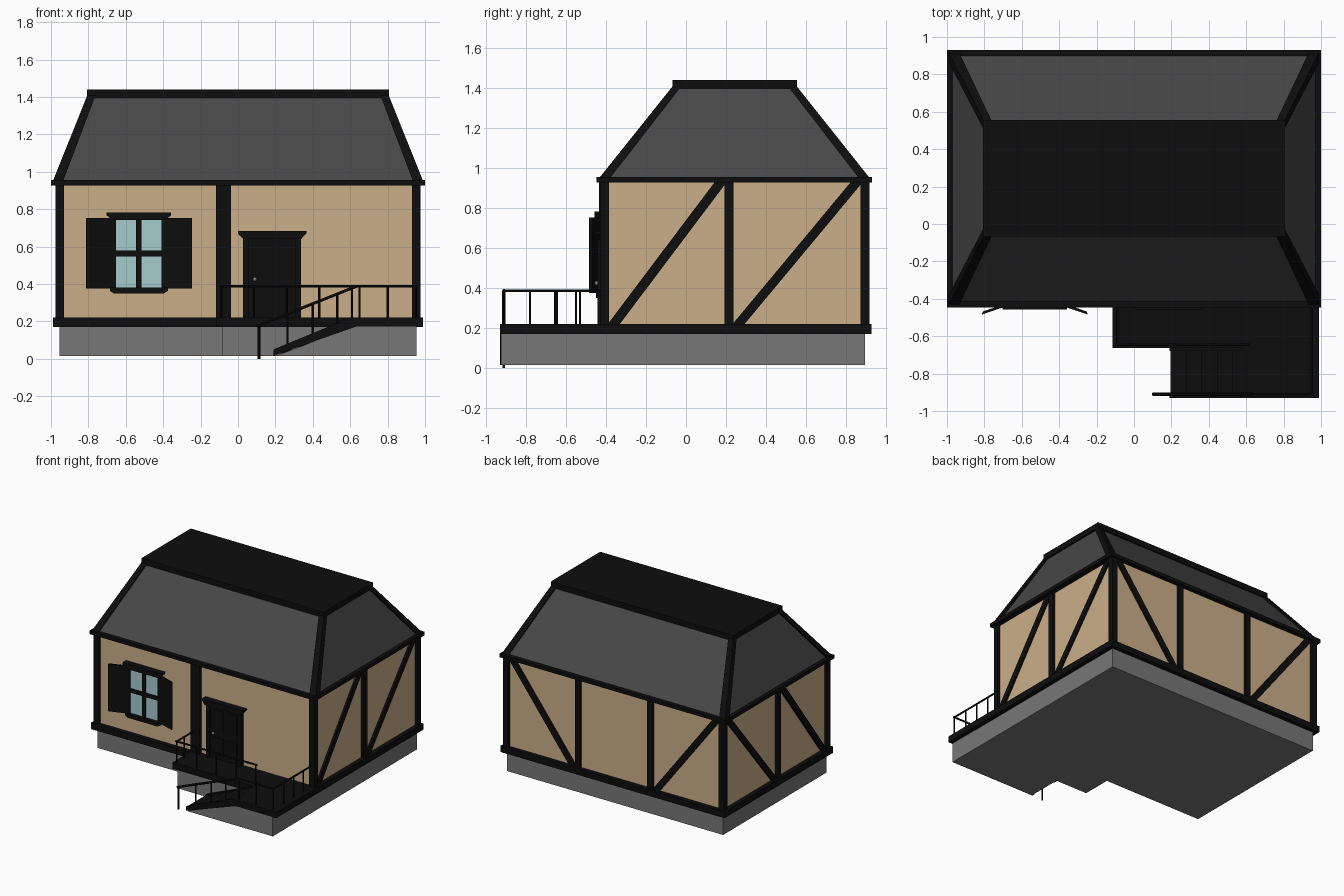
import bpy, bmesh, math
from mathutils import Vector

if "Cube" in bpy.data.objects:
    bpy.data.objects.remove(bpy.data.objects["Cube"])


def material(name, r, g, b):
    m = bpy.data.materials.new(name)
    m.diffuse_color = (r, g, b, 1)
    m.use_nodes = True
    m.node_tree.nodes["Principled BSDF"].inputs["Base Color"].default_value = m.diffuse_color
    return m


BLACK = material("black timber", 0.004, 0.004, 0.004)
TAN = material("tan plaster", 0.60, 0.43, 0.25)
STONE = material("grey stone", 0.185, 0.185, 0.185)
SLATE = material("slate roof", 0.064, 0.064, 0.064)
GLASS = material("pale blue glass", 0.39, 0.60, 0.62)
METAL = material("metal knob", 0.25, 0.27, 0.28)


def hull(name, pts, mat):
    """Convex solid around a few points."""
    bm = bmesh.new()
    for p in pts:
        bm.verts.new(p)
    bmesh.ops.convex_hull(bm, input=bm.verts[:])
    bmesh.ops.dissolve_limit(bm, angle_limit=0.01, verts=bm.verts[:], edges=bm.edges[:])
    bmesh.ops.recalc_face_normals(bm, faces=bm.faces[:])
    me = bpy.data.meshes.new(name)
    bm.to_mesh(me)
    bm.free()
    me.materials.append(mat)
    ob = bpy.data.objects.new(name, me)
    bpy.context.collection.objects.link(ob)
    return ob


def box(name, x0, x1, y0, y1, z0, z1, mat):
    return hull(name, [(x, y, z) for x in (x0, x1) for y in (y0, y1) for z in (z0, z1)], mat)


def prism_y(name, xz, y0, y1, mat):
    return hull(name, [(x, y, z) for x, z in xz for y in (y0, y1)], mat)


def prism_x(name, yz, x0, x1, mat):
    return hull(name, [(x, y, z) for y, z in yz for x in (x0, x1)], mat)


def rod(name, p, q, r=0.007, sides=6):
    p, q = Vector(p), Vector(q)
    rot = (q - p).to_track_quat('Z', 'Y')
    ring = [rot @ Vector((r * math.cos(a), r * math.sin(a), 0))
            for a in (2 * math.pi * i / sides for i in range(sides))]
    return hull(name, [e + v for e in (p, q) for v in ring], BLACK)


# House body
box("foundation", -0.955, 0.955, -0.41, 0.895, 0.015, 0.18, STONE)
box("sill_beam", -0.99, 0.99, -0.445, 0.927, 0.17, 0.22, BLACK)
box("plaster_walls", -0.955, 0.955, -0.41, 0.895, 0.22, 0.94, TAN)
box("eave_beam", -1.0, 1.0, -0.447, 0.93, 0.927, 0.955, BLACK)

# Upright posts
Z0, Z1 = 0.21, 0.935
for sx in (-1, 1):
    a, b = sorted((sx * 0.93, sx * 0.977))
    box("corner_post_front", a, b, -0.43, -0.385, Z0, Z1, BLACK)
    box("corner_post_back", a, b, 0.873, 0.918, Z0, Z1, BLACK)
    box("side_middle_post", a, b, 0.193, 0.238, Z0, Z1, BLACK)
    box("back_post", sx * 0.32 - 0.023, sx * 0.32 + 0.023, 0.88, 0.915, Z0, Z1, BLACK)
    # Diagonal braces on the side walls, rising to the back
    c, d = sorted((sx * 0.93, sx * 0.97))
    for y0, y1 in ((-0.395, 0.205), (0.228, 0.885)):
        w = 0.06
        prism_x("side_brace", [(y0, 0.215), (y0 + w, 0.215), (y1, 0.932), (y1 - w, 0.932)], c, d, BLACK)
    # Diagonal braces on the back wall, rising to the corners
    w = sx * 0.06
    x0, x1 = sx * 0.335, sx * 0.94
    prism_y("back_brace", [(x0, 0.215), (x0 + w, 0.215), (x1, 0.932), (x1 - w, 0.932)], 0.88, 0.91, BLACK)
box("front_middle_post", -0.117, -0.037, -0.435, -0.39, Z0, Z1, BLACK)

# Hipped roof with flat cap
rb = [(x, y, 0.95) for x in (-0.972, 0.972) for y in (-0.418, 0.902)]
rt = [(x, y, 1.405) for x in (-0.788, 0.788) for y in (-0.05, 0.535)]
hull("roof_slopes", rb + rt, SLATE)
box("roof_cap", -0.807, 0.807, -0.068, 0.555, 1.395, 1.44, BLACK)
for sx in (-1, 1):
    for yb, yt, s in ((-0.438, -0.066, 1), (0.922, 0.552, -1)):
        k = 0.055
        low = [(sx * (0.992 - i * k), yb + s * j * k, 0.945) for i in (0, 1) for j in (0, 1)]
        top = [(sx * (0.805 - i * k * .8), yt + s * j * k * .8, 1.41) for i in (0, 1) for j in (0, 1)]
        hull("hip_beam", low + top, BLACK)

# Window
box("window_glass", -0.655, -0.405, -0.424, -0.41, 0.375, 0.745, GLASS)
box("window_mullion", -0.545, -0.515, -0.434, -0.41, 0.365, 0.755, BLACK)
box("window_crossbar", -0.655, -0.405, -0.434, -0.41, 0.548, 0.578, BLACK)
for x in (-0.667, -0.408):
    box("window_jamb", x, x + 0.015, -0.436, -0.405, 0.365, 0.76, BLACK)
prism_y("window_header", [(-0.67, 0.742), (-0.39, 0.742), (-0.357, 0.767), (-0.357, 0.783),
                          (-0.703, 0.783), (-0.703, 0.767)], -0.457, -0.405, BLACK)
prism_y("window_sill", [(-0.665, 0.35), (-0.395, 0.35), (-0.375, 0.363), (-0.375, 0.38),
                        (-0.685, 0.38), (-0.685, 0.363)], -0.45, -0.405, BLACK)
for s in (-1, 1):
    pts = [(0.122, -0.43), (0.122, -0.414), (0.283, -0.484), (0.278, -0.468)]
    hull("shutter", [(-0.53 + s * x, y, z) for x, y in pts for z in (0.375, 0.752)], BLACK)

# Door
box("door_leaf", 0.05, 0.315, -0.428, -0.405, 0.22, 0.645, BLACK)
for x in (0.027, 0.307):
    box("door_jamb", x, x + 0.03, -0.442, -0.405, 0.22, 0.655, BLACK)
for x in (0.075, 0.195):
    for z0, z1 in ((0.26, 0.39), (0.45, 0.61)):
        box("door_panel", x, x + 0.095, -0.434, -0.41, z0, z1, BLACK)
prism_y("door_header", [(0.027, 0.64), (0.337, 0.64), (0.365, 0.67), (0.365, 0.682),
                        (0.0, 0.682), (0.0, 0.67)], -0.458, -0.405, BLACK)
bpy.ops.mesh.primitive_uv_sphere_add(segments=10, ring_count=6, radius=0.012, location=(0.09, -0.445, 0.425))
knob = bpy.context.object
knob.name = "door_knob"
knob.data.materials.append(METAL)
bpy.ops.object.shade_smooth_by_angle()

# Porch base and deck
box("porch_base", -0.085, 0.955, -0.645, -0.40, 0.015, 0.18, STONE)
prism_y("stair_base", [(0.20, 0.015), (0.955, 0.015), (0.955, 0.18), (0.64, 0.18)], -0.925, -0.64, STONE)
box("porch_deck", -0.115, 0.99, -0.663, -0.43, 0.17, 0.22, BLACK)
box("landing_deck", 0.60, 0.99, -0.93, -0.65, 0.172, 0.22, BLACK)

# Stairs
profile = [(0.19, 0.017), (0.19, 0.05), (0.60, 0.22), (0.65, 0.22), (0.65, 0.178)]
prism_y("stringer_front", profile, -0.93, -0.905, BLACK)
prism_y("stringer_back", profile, -0.68, -0.655, BLACK)
n = 5
for i in range(n):
    x = 0.195 + i * 0.083
    z = 0.05 + i * 0.034
    box("stair_tread", x, x + 0.095, -0.907, -0.678, z - 0.022, z, BLACK)
prism_y("stair_slab", [(0.195, 0.018), (0.205, 0.035), (0.62, 0.19), (0.63, 0.175)], -0.907, -0.678, BLACK)

# Railings
T, B, F, M = 0.388, 0.21, -0.91, -0.645
rod("left_rail", (-0.09, M, T), (-0.09, -0.42, T))
rod("porch_rail", (-0.10, M, T), (0.62, M, T))
rod("landing_rail", (0.62, F, T), (0.957, F, T))
rod("right_rail", (0.95, F - 0.007, T), (0.95, -0.42, T))
rod("stair_handrail", (0.10, F, 0.175), (0.635, F, T), 0.009)
for i in range(5):
    x = -0.09 + i * 0.175
    rod("porch_baluster", (x, M, B), (x, M, T), 0.006)
rod("left_baluster", (-0.09, -0.55, B), (-0.09, -0.55, T), 0.006)
for x in (0.65, 0.80, 0.95):
    rod("landing_baluster", (x, F, B), (x, F, T), 0.006)
for y in (-0.78, -0.655, -0.53):
    rod("right_baluster", (0.95, y, B), (0.95, y, T), 0.006)
rod("stair_newel", (0.112, F, 0.0), (0.112, F, 0.18), 0.007)
for x in (0.265, 0.40, 0.53):
    rod("stair_baluster", (x, F, 0.03 + 0.41 * (x - 0.19)), (x, F, 0.175 + 0.398 * (x - 0.10)), 0.006)
